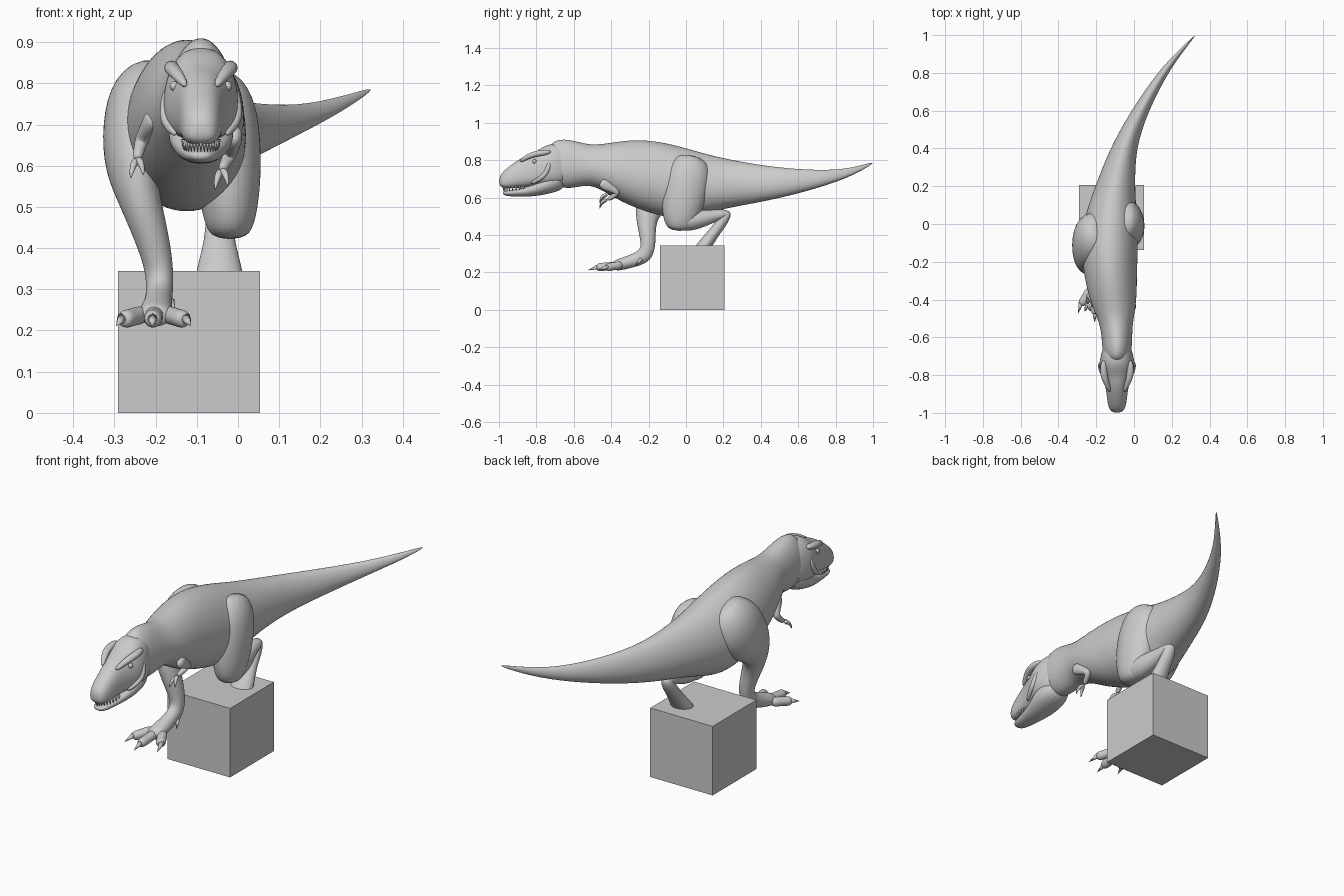
import bpy
import bmesh
import math
from mathutils import Vector, Matrix

old = bpy.data.objects.get("Cube")
if old:
    bpy.data.objects.remove(old)

grey = bpy.data.materials.new("plain grey")
grey.use_nodes = True
colour = (0.6, 0.6, 0.6, 1)
grey.diffuse_color = colour
grey.node_tree.nodes["Principled BSDF"].inputs["Base Color"].default_value = colour

SIDES = 16
HEAD_X = -0.09


def finish(name, bm, smooth=True, levels=0):
    """Turn a bmesh into a named, shaded object."""
    bmesh.ops.recalc_face_normals(bm, faces=bm.faces)
    mesh = bpy.data.meshes.new(name)
    bm.to_mesh(mesh)
    bm.free()
    obj = bpy.data.objects.new(name, mesh)
    bpy.context.collection.objects.link(obj)
    mesh.materials.append(grey)
    if smooth:
        for face in mesh.polygons:
            face.use_smooth = True
    if levels:
        mod = obj.modifiers.new("rounding", "SUBSURF")
        mod.levels = mod.render_levels = levels
    return obj


def skin(name, rings, levels=2):
    """Join a series of rings into a closed rounded tube."""
    bm = bmesh.new()
    loops = [[bm.verts.new(point) for point in ring] for ring in rings]
    for first, second in zip(loops, loops[1:]):
        for i in range(SIDES):
            j = (i + 1) % SIDES
            bm.faces.new((first[i], first[j], second[j], second[i]))
    bm.faces.new(loops[0])
    bm.faces.new(loops[-1])
    return finish(name, bm, levels=levels)


def trunk(name, stations, taper=0.0, square=1.0):
    """Upright rings from (y, centre x, half width, top, bottom)."""
    rings = []
    for y, x, half, top, bottom in stations:
        ring = []
        for i in range(SIDES):
            angle = math.tau * i / SIDES
            c, s = math.cos(angle), math.sin(angle)
            across = math.copysign(abs(c) ** square, c) * (1 - taper * s)
            rise = math.copysign(abs(s) ** square, s)
            ring.append((x + half * 1.02 * across, y,
                         (top + bottom) / 2 + (top - bottom) * 0.51 * rise))
        rings.append(ring)
    return skin(name, rings)


def limb(name, stations, levels=2):
    """Rings across a path from (x, y, z, sideways radius, other radius)."""
    points = [Vector(s[:3]) for s in stations]
    rings = []
    for k, (*_, wide, deep) in enumerate(stations):
        along = (points[min(k + 1, len(points) - 1)] - points[max(k - 1, 0)]).normalized()
        side = Vector((1, 0, 0))
        side = (side - along * side.dot(along)).normalized()
        other = along.cross(side)
        rings.append([points[k] + side * wide * math.cos(math.tau * i / SIDES)
                      + other * deep * math.sin(math.tau * i / SIDES)
                      for i in range(SIDES)])
    return skin(name, rings, levels)


def spike(bm, base, tip, radius):
    """Add a small cone to a bmesh, for teeth and claws."""
    base, tip = Vector(base), Vector(tip)
    turn = (tip - base).to_track_quat("Z", "Y").to_matrix().to_4x4()
    bmesh.ops.create_cone(bm, cap_ends=True, segments=8, radius1=radius, radius2=0,
                          depth=(tip - base).length,
                          matrix=Matrix.Translation((base + tip) / 2) @ turn)


# Body from neck to tail tip
trunk("body_and_tail", [
    (-0.74, HEAD_X, 0.06, 0.89, 0.68),
    (-0.67, HEAD_X, 0.078, 0.915, 0.65),
    (-0.6, HEAD_X, 0.08, 0.905, 0.65),
    (-0.52, -0.095, 0.088, 0.882, 0.67),
    (-0.45, -0.105, 0.112, 0.885, 0.64),
    (-0.36, -0.115, 0.13, 0.9, 0.585),
    (-0.26, -0.125, 0.14, 0.91, 0.54),
    (-0.14, -0.13, 0.15, 0.9, 0.5),
    (0, -0.125, 0.145, 0.865, 0.48),
    (0.1, -0.115, 0.125, 0.835, 0.51),
    (0.2, -0.1, 0.105, 0.81, 0.54),
    (0.4, -0.06, 0.068, 0.772, 0.575),
    (0.6, 0.03, 0.046, 0.75, 0.62),
    (0.8, 0.15, 0.029, 0.745, 0.68),
    (0.92, 0.25, 0.015, 0.767, 0.732),
    (1, 0.325, 0.003, 0.79, 0.782),
], taper=0.12)

# Skull and lower jaw
trunk("skull", [
    (-0.62, HEAD_X, 0.06, 0.87, 0.68),
    (-0.69, HEAD_X, 0.085, 0.89, 0.66),
    (-0.75, HEAD_X, 0.093, 0.882, 0.66),
    (-0.8, HEAD_X, 0.078, 0.845, 0.66),
    (-0.86, HEAD_X, 0.06, 0.825, 0.655),
    (-0.92, HEAD_X, 0.052, 0.785, 0.65),
    (-0.97, HEAD_X, 0.046, 0.748, 0.648),
    (-1, HEAD_X, 0.026, 0.712, 0.662),
], taper=0.16, square=0.8)
trunk("lower_jaw", [
    (-0.64, HEAD_X, 0.06, 0.74, 0.645),
    (-0.74, HEAD_X, 0.086, 0.72, 0.618),
    (-0.82, HEAD_X, 0.06, 0.665, 0.605),
    (-0.9, HEAD_X, 0.045, 0.645, 0.605),
    (-0.955, HEAD_X, 0.036, 0.637, 0.607),
    (-0.98, HEAD_X, 0.018, 0.633, 0.615),
], taper=-0.15, square=0.85)

# Brows, cheek ridges and eyes on both sides of the head
for side, label in ((1, "left"), (-1, "right")):
    def place(offset):
        return HEAD_X + side * offset
    limb(label + "_brow", [
        (place(0.068), -0.72, 0.845, 0.014, 0.012),
        (place(0.074), -0.78, 0.838, 0.02, 0.017),
        (place(0.062), -0.83, 0.828, 0.017, 0.015),
        (place(0.036), -0.89, 0.792, 0.009, 0.01),
    ])
    limb(label + "_cheek_ridge", [
        (place(0.082), -0.73, 0.79, 0.01, 0.012),
        (place(0.091), -0.745, 0.73, 0.012, 0.014),
        (place(0.086), -0.78, 0.7, 0.01, 0.012),
        (place(0.06), -0.83, 0.675, 0.008, 0.009),
    ])
    bm = bmesh.new()
    bmesh.ops.create_uvsphere(bm, u_segments=12, v_segments=8, radius=0.012,
                              matrix=Matrix.Translation((place(0.064), -0.81, 0.793)))
    finish(label + "_eye", bm)

# Teeth around the front of the mouth
bm = bmesh.new()
for i in range(17):
    angle = math.pi * i / 16
    x = HEAD_X + 0.042 * math.cos(angle)
    y = -0.87 - 0.108 * math.sin(angle)
    spike(bm, (x, y, 0.664), (x, y + 0.004, 0.63), 0.006)
finish("teeth", bm)

# Right leg, reaching forward and down
limb("right_leg", [
    (-0.17, -0.02, 0.83, 0.07, 0.08),
    (-0.215, -0.05, 0.76, 0.105, 0.135),
    (-0.245, -0.1, 0.68, 0.09, 0.145),
    (-0.262, -0.17, 0.6, 0.065, 0.105),
    (-0.24, -0.21, 0.52, 0.052, 0.068),
    (-0.21, -0.21, 0.43, 0.043, 0.047),
    (-0.19, -0.2, 0.35, 0.035, 0.04),
    (-0.19, -0.215, 0.29, 0.033, 0.045),
    (-0.195, -0.28, 0.262, 0.034, 0.036),
    (-0.2, -0.36, 0.24, 0.045, 0.032),
    (-0.2, -0.39, 0.232, 0.035, 0.024),
])

# Right toes and claws
claws = bmesh.new()
for label, x, y in (("outer", -0.28, -0.43), ("middle", -0.207, -0.48), ("inner", -0.128, -0.43)):
    start = Vector((-0.2 + (x + 0.2) * 0.35, -0.34, 0.24))
    end = Vector((x, y, 0.226))
    middle = start.lerp(end, 0.55)
    limb("right_" + label + "_toe", [
        (*start, 0.025, 0.026), (*middle, 0.022, 0.02),
        (*start.lerp(end, 0.85), 0.024, 0.024), (*end, 0.015, 0.015)])
    spike(claws, end + Vector((0, 0.012, 0.004)),
          end + Vector(((x + 0.2) * 0.2, -0.045, -0.015)), 0.014)
spike(claws, (-0.165, -0.24, 0.27), (-0.15, -0.27, 0.235), 0.012)
finish("right_claws", claws)

# Left leg, folded with its foot sunk in the block
limb("left_thigh", [
    (-0.07, 0.04, 0.82, 0.06, 0.08),
    (-0.045, 0.02, 0.75, 0.09, 0.12),
    (-0.03, 0, 0.66, 0.088, 0.125),
    (-0.022, -0.02, 0.56, 0.08, 0.115),
    (-0.02, -0.035, 0.47, 0.066, 0.09),
    (-0.02, -0.035, 0.42, 0.045, 0.055),
])
limb("left_shin", [
    (-0.02, -0.06, 0.47, 0.05, 0.045),
    (-0.02, 0.02, 0.475, 0.058, 0.058),
    (-0.03, 0.1, 0.49, 0.045, 0.045),
    (-0.042, 0.17, 0.507, 0.034, 0.03),
    (-0.045, 0.235, 0.515, 0.026, 0.022),
])
limb("left_foot", [
    (-0.045, 0.228, 0.53, 0.022, 0.02),
    (-0.045, 0.205, 0.485, 0.034, 0.03),
    (-0.045, 0.155, 0.42, 0.036, 0.03),
    (-0.045, 0.1, 0.345, 0.058, 0.038),
    (-0.045, 0.06, 0.29, 0.065, 0.04),
])

# Small arms with two fingers each
for label, shoulder, elbow, wrist in (
        ("left", (-0.005, -0.46, 0.685), (-0.02, -0.36, 0.625), (-0.04, -0.42, 0.588)),
        ("right", (-0.2, -0.44, 0.73), (-0.235, -0.37, 0.66), (-0.245, -0.42, 0.615))):
    shoulder, elbow, wrist = Vector(shoulder), Vector(elbow), Vector(wrist)
    limb(label + "_arm", [
        (*shoulder, 0.022, 0.035), (*shoulder.lerp(elbow, 0.6), 0.019, 0.024),
        (*elbow, 0.017, 0.02), (*elbow.lerp(wrist, 0.5), 0.014, 0.015),
        (*wrist, 0.011, 0.011)])
    for spread in (-1, 1):
        knuckle = wrist + Vector((spread * 0.01, -0.03, -0.008 + spread * 0.004))
        tip = knuckle + Vector((spread * 0.006, -0.012, -0.035))
        limb(label + "_finger", [(*wrist, 0.01, 0.01), (*knuckle, 0.009, 0.009),
                                 (*tip, 0.002, 0.002)])

# Support block
bm = bmesh.new()
bmesh.ops.create_cube(bm, size=0.344,
                      matrix=Matrix.Translation((-0.119, 0.034, 0.172)))
finish("support_block", bm, smooth=False)
